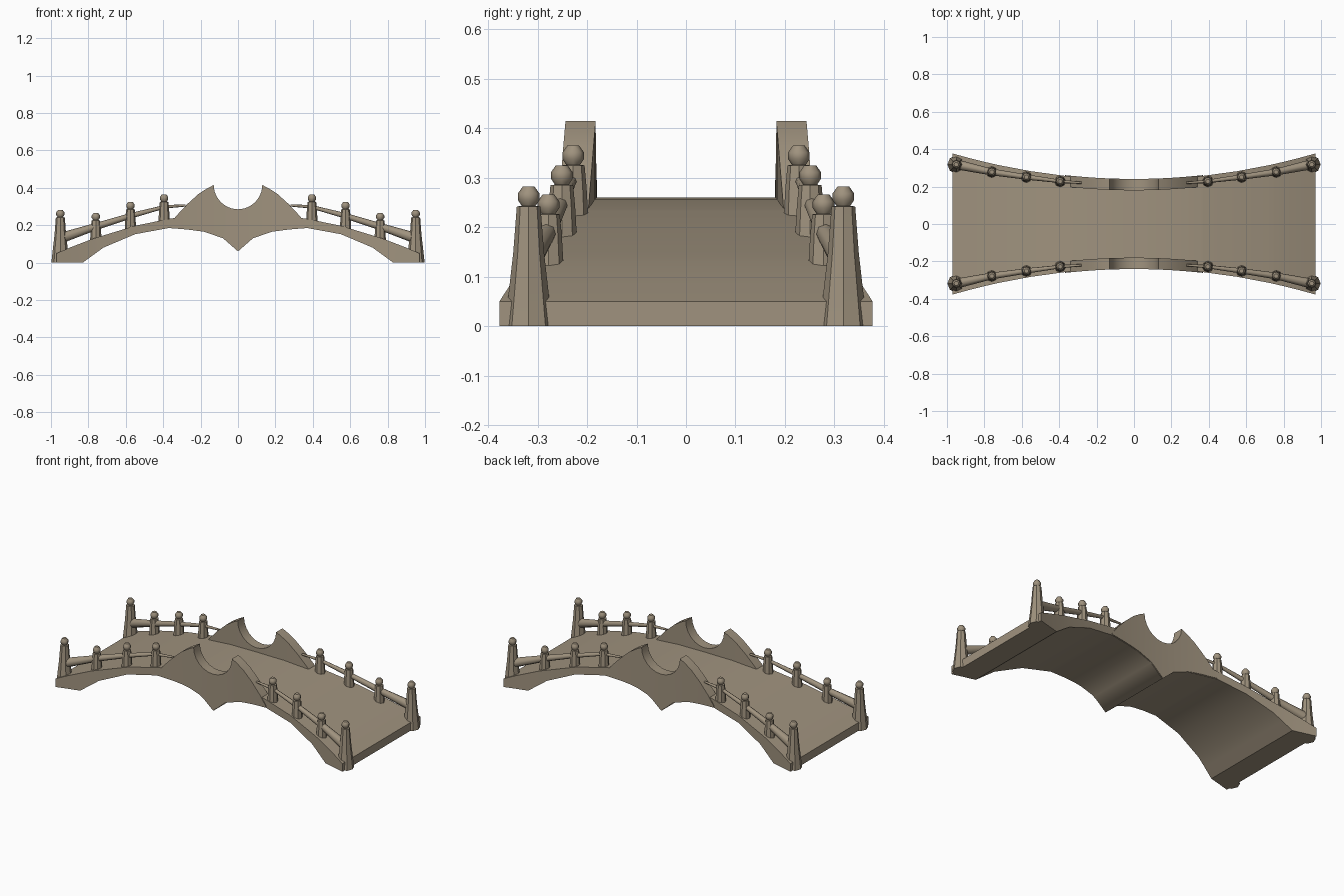
import bpy, bmesh, math

if "Cube" in bpy.data.objects:
    bpy.data.objects.remove(bpy.data.objects["Cube"])

stone = bpy.data.materials.new("warm_stone")
stone.diffuse_color = (0.35, 0.29, 0.21, 1)
stone.use_nodes = True
stone.node_tree.nodes["Principled BSDF"].inputs["Base Color"].default_value = stone.diffuse_color

DECK_TOP = [(0, .26), (.18, .256), (.36, .236), (.55, .197), (.77, .13), (.90, .08), (.97, .05)]
DECK_BOTTOM = [(0, .06), (.08, .13), (.18, .165), (.27, .177), (.37, .185), (.55, .152),
               (.72, .08), (.83, 0), (.97, 0)]


def interp(table, x):
    for (x0, z0), (x1, z1) in zip(table, table[1:]):
        if x <= x1:
            return z0 + (z1 - z0) * (x - x0) / (x1 - x0)
    return table[-1][1]


def half_width(x):
    return .237 + .149 * x * x


def loft(name, rings, mirror, angle=40, cap_start=True):
    """Skin closed rings of points, then mirror the part across the bridge."""
    bm = bmesh.new()
    loops = [[bm.verts.new(p) for p in ring] for ring in rings]
    n = len(loops[0])
    for a, b in zip(loops, loops[1:]):
        for i in range(n):
            j = (i + 1) % n
            bm.faces.new((a[i], a[j], b[j], b[i]))
    if cap_start:
        bm.faces.new(loops[0][::-1])
    bm.faces.new(loops[-1])
    bmesh.ops.recalc_face_normals(bm, faces=bm.faces)
    if not cap_start:
        # open middle: make sure the end cap points outward (+x)
        bm.faces.ensure_lookup_table()
        if bm.faces[-1].normal.x < 0:
            bmesh.ops.reverse_faces(bm, faces=bm.faces)
    me = bpy.data.meshes.new(name)
    bm.to_mesh(me)
    bm.free()
    me.materials.append(stone)
    ob = bpy.data.objects.new(name, me)
    bpy.context.collection.objects.link(ob)
    bpy.ops.object.select_all(action='DESELECT')
    ob.select_set(True)
    bpy.context.view_layer.objects.active = ob
    bpy.ops.object.shade_smooth_by_angle(angle=math.radians(angle))
    m = ob.modifiers.new("mirror", 'MIRROR')
    m.use_axis = (True, mirror == 'XY', False)
    m.merge_threshold = .0005
    return ob


# arched deck, flaring toward both ends
xs = sorted({x for x, _ in DECK_TOP + DECK_BOTTOM})
rings = []
for x in xs:
    w, t, b = half_width(x), interp(DECK_TOP, x), interp(DECK_BOTTOM, x)
    rings.append([(x, -w, b), (x, w, b), (x, w, t), (x, -w, t)])
loft("deck", rings, 'X', 35, cap_start=False)

# raised central parapet with a round notch
R = .13
crest = [(R * math.sin(a), .415 - R * math.cos(a))
         for a in (math.radians(d) for d in (0, 15, 30, 45, 60, 75, 90))]
crest += [(.165, .397), (.21, .368), (.27, .314), (.33, .25), (.37, .198)]
rings = []
for x, t in crest:
    o = half_width(x) + .004
    i, b = o - .061, interp(DECK_BOTTOM, x) + .003
    rings.append([(x, i, b), (x, o, b), (x, o, t), (x, i, t)])
loft("parapet", rings, 'XY', 40, cap_start=False)


# railing posts with ball finials
def post(name, x, y, base, top, r_base, r_mid, r_top):
    prof = [(r_base, base), (r_mid, base + (top - base) * .62), (r_top, top), (.014, top + .001),
            (.022, top + .013), (.022, top + .026), (.012, top + .04)]
    rings = [[(x + r * math.cos(k * math.pi / 4), y + r * math.sin(k * math.pi / 4), z)
              for k in range(8)] for r, z in prof]
    loft(name, rings, 'XY', 40)


post("end_post", .95, .318, 0, .242, .048, .031, .024)
for k, (x, y, base, top) in enumerate([(.76, .278, .115, .226), (.575, .251, .17, .285),
                                       (.395, .228, .21, .325)]):
    post("rail_post_%d" % (k + 1), x, y, base, top, .031, .027, .023)

# handrail tapering toward the parapet
rail = [(.945, .318, .132, .027), (.76, .278, .193, .018), (.575, .251, .25, .014),
        (.395, .228, .298, .009), (.28, .22, .306, .006)]
loft("handrail", [[(x + .3 * r * math.sin(k * math.pi / 4), y + r * math.cos(k * math.pi / 4),
                    z + r * math.sin(k * math.pi / 4)) for k in range(8)]
                  for x, y, z, r in rail], 'XY', 50)
